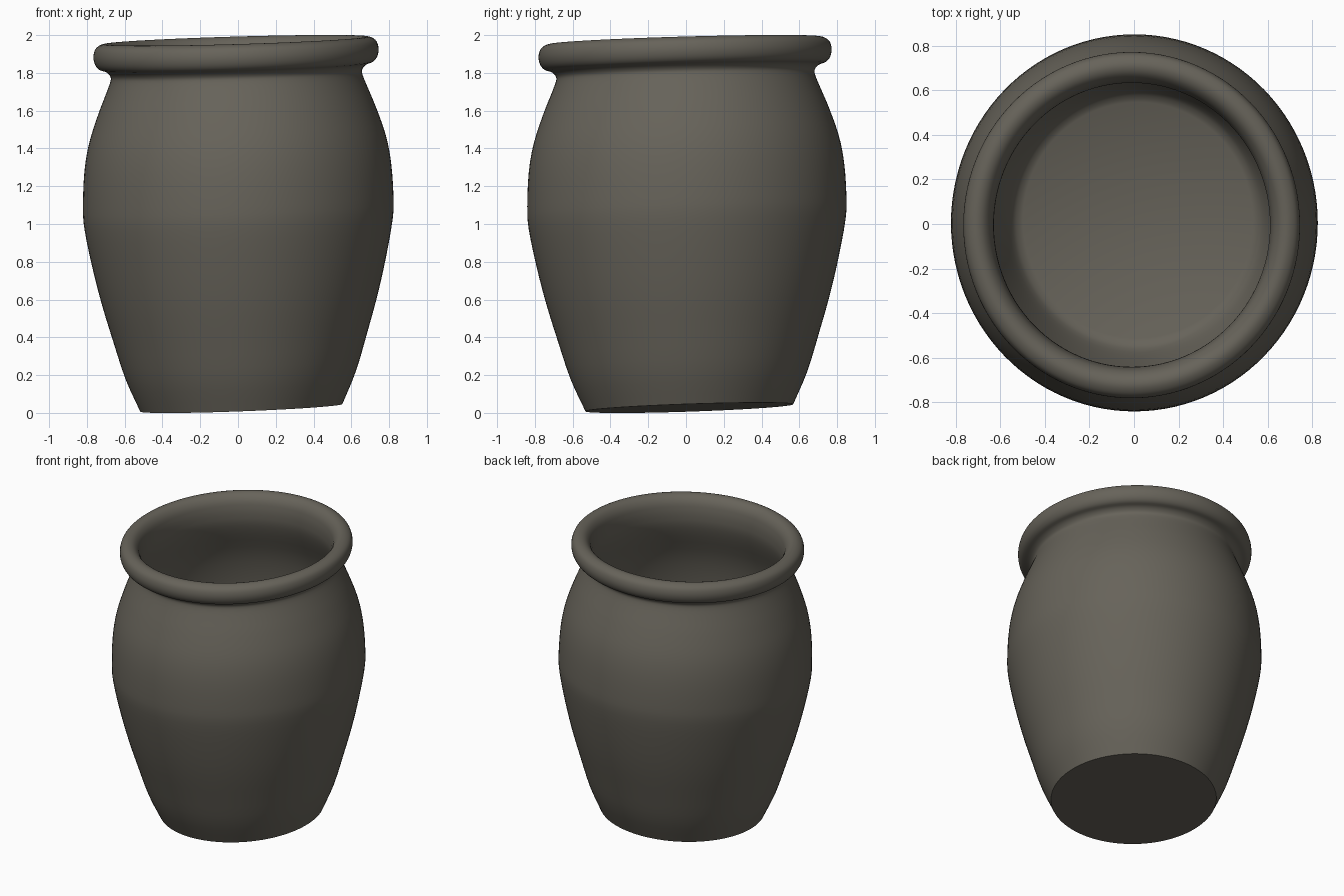
import bpy, bmesh, math
from mathutils import Vector

cube = bpy.data.objects.get("Cube")
if cube:
    bpy.data.objects.remove(cube, do_unlink=True)

SEGMENTS = 112

# Single stoneware colour
clay = bpy.data.materials.new("grey_brown_clay")
clay.use_nodes = True
colour = (0.135, 0.125, 0.102, 1)
clay.diffuse_color = colour
bsdf = clay.node_tree.nodes["Principled BSDF"]
bsdf.inputs["Base Color"].default_value = colour
bsdf.inputs["Roughness"].default_value = 0.8

# Profile (radius, height): outer belly, rolled rim, then down the inside
outer = [(0.535, 0.027), (0.61, 0.2), (0.672, 0.4), (0.73, 0.6), (0.778, 0.8),
         (0.816, 1.0), (0.822, 1.12), (0.812, 1.3), (0.785, 1.45), (0.735, 1.6),
         (0.695, 1.7), (0.668, 1.77), (0.667, 1.8), (0.69, 1.825), (0.725, 1.838),
         (0.747, 1.865), (0.755, 1.905), (0.745, 1.945), (0.72, 1.966),
         (0.69, 1.972), (0.658, 1.958), (0.632, 1.92), (0.62, 1.86)]
inner = [(0.62, 1.86), (0.622, 1.78), (0.65, 1.68), (0.72, 1.5), (0.76, 1.3),
         (0.77, 1.1), (0.74, 0.8), (0.68, 0.5), (0.61, 0.25), (0.56, 0.12),
         (0.515, 0.085)]


def smooth_path(points, steps=3):
    """Curve running through every point, with open ends."""
    p = [Vector(q) for q in points]
    p = [2 * p[0] - p[1]] + p + [2 * p[-1] - p[-2]]
    path = []
    for a, b, c, d in zip(p, p[1:], p[2:], p[3:]):
        for i in range(steps):
            t = i / steps
            path.append(b + 0.5 * t * (c - a + t * (2 * a - 5 * b + 4 * c - d
                        + t * (3 * (b - c) + d - a))))
    return path + [p[-2]]


def place(radius, angle, height):
    """Hand-thrown shape: slightly oval, leaning, with tilted base and rim."""
    x, y = radius * math.cos(angle), radius * 1.028 * math.sin(angle)
    f = height / 2
    tilt_x, tilt_y = 0.038 - 0.009 * f, 0.034 - 0.006 * f
    return (x + 0.018 - 0.03 * f, y + 0.018 - 0.024 * f,
            height + tilt_x * x + tilt_y * y)


# Jar body, rim and interior as one turned surface
path = smooth_path(outer)[:-1] + smooth_path(inner)
bm = bmesh.new()
rings = [[bm.verts.new(place(r, math.tau * i / SEGMENTS, z)) for i in range(SEGMENTS)]
         for r, z in path]
for low, high in zip(rings, rings[1:]):
    for i in range(SEGMENTS):
        j = (i + 1) % SEGMENTS
        bm.faces.new((low[i], low[j], high[j], high[i]))

# Flat underside and inner floor
bm.faces.new(rings[0][::-1])
bm.faces.new(rings[-1])
bmesh.ops.recalc_face_normals(bm, faces=bm.faces)

mesh = bpy.data.meshes.new("jar")
bm.to_mesh(mesh)
bm.free()
mesh.materials.append(clay)
jar = bpy.data.objects.new("jar", mesh)
bpy.context.collection.objects.link(jar)

bpy.ops.object.select_all(action="DESELECT")
jar.select_set(True)
bpy.context.view_layer.objects.active = jar
bpy.ops.object.shade_smooth_by_angle(angle=math.radians(40))
